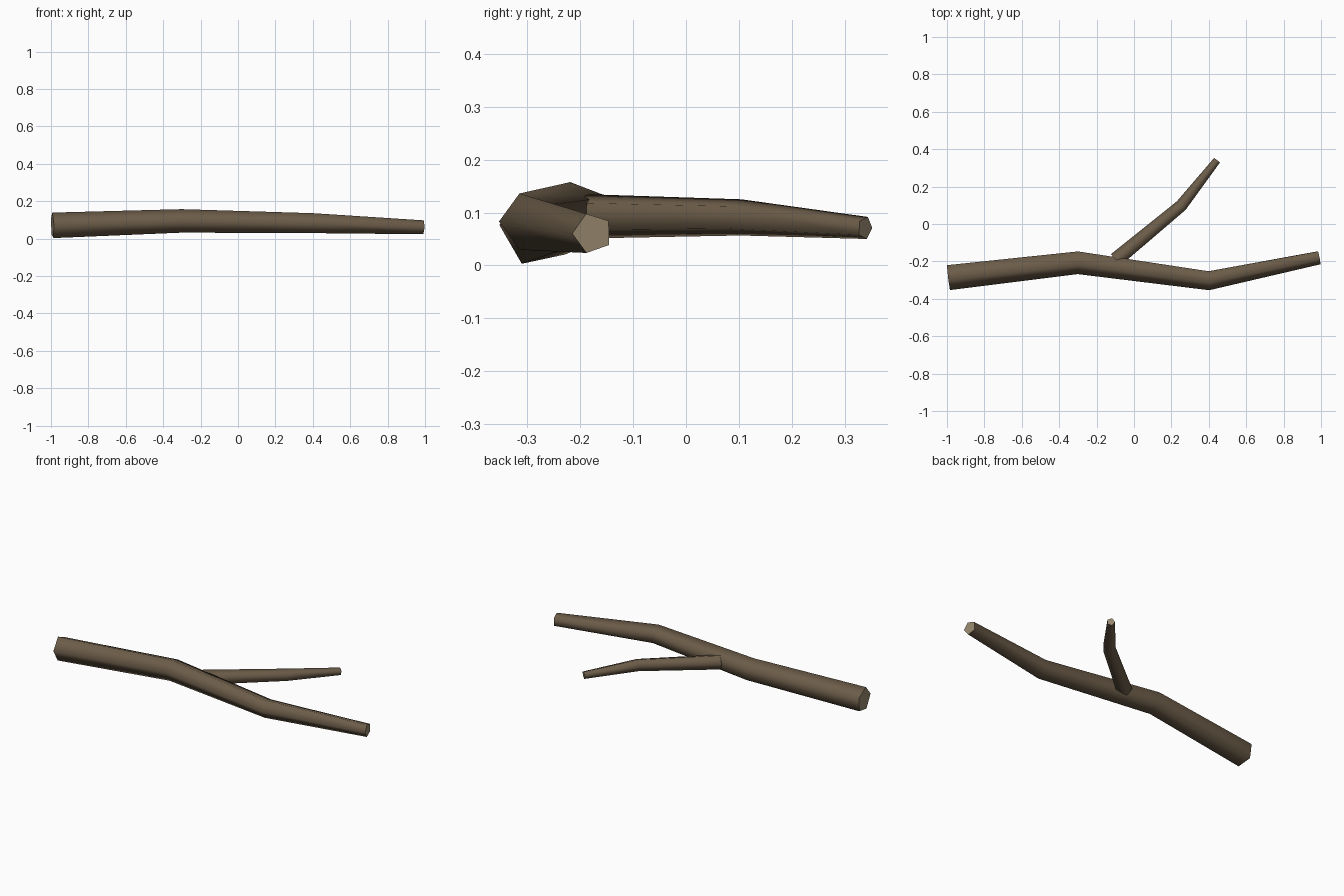
import bpy, math
from mathutils import Vector

if "Cube" in bpy.data.objects:
    bpy.data.objects.remove(bpy.data.objects["Cube"])

SIDES = 5


def material(name, rgb):
    m = bpy.data.materials.new(name)
    m.diffuse_color = (*rgb, 1)
    m.use_nodes = True
    m.node_tree.nodes["Principled BSDF"].inputs["Base Color"].default_value = m.diffuse_color
    return m


bark = material("brown bark", (0.15, 0.108, 0.066))
cut_wood = material("pale cut wood", (0.31, 0.245, 0.16))


def limb(name, path, flip, twists):
    """Tapered five-sided tube through (x, y, z, radius) points, capped at both ends."""
    pts = [Vector(p[:3]) for p in path]
    dirs = [(b - a).normalized() for a, b in zip(pts, pts[1:])]
    verts, faces = [], []
    for i, p in enumerate(pts):
        # each ring lies square to the averaged direction of its neighbours
        axis = (dirs[max(i - 1, 0)] + dirs[min(i, len(dirs) - 1)]).normalized()
        side = Vector((0, 0, 1)).cross(axis).normalized() * flip
        up = axis.cross(side)
        for k in range(SIDES):
            a = math.tau * k / SIDES + math.radians(twists[i])
            verts.append(p + path[i][3] * (math.cos(a) * side + math.sin(a) * up))
    for i in range(len(pts) - 1):
        for k in range(SIDES):
            a, b = i * SIDES + k, i * SIDES + (k + 1) % SIDES
            faces.append((a, b, b + SIDES, a + SIDES))
    faces.append(tuple(reversed(range(SIDES))))
    faces.append(tuple(range(len(verts) - SIDES, len(verts))))
    mesh = bpy.data.meshes.new(name)
    mesh.from_pydata(verts, [], faces)
    mesh.materials.append(bark)
    mesh.materials.append(cut_wood)
    # smooth bark, flat pale cut ends
    for f in mesh.polygons:
        cap = len(f.vertices) == SIDES
        f.material_index = int(cap)
        f.use_smooth = not cap
    for e in mesh.edges:
        e.use_edge_sharp = any(set(e.vertices) <= set(f) for f in faces[-2:])
    obj = bpy.data.objects.new(name, mesh)
    bpy.context.collection.objects.link(obj)
    return obj


# main stick, thick at the left and thin at the right
limb("main_stick", [(-0.992, -0.282, 0.069, 0.072), (-0.3, -0.202, 0.094, 0.066),
                    (0.4, -0.298, 0.083, 0.056), (0.99, -0.177, 0.061, 0.039)],
     -1, (-6, -3, 0, 1))

# side twig growing out of the back
limb("side_twig", [(-0.095, -0.195, 0.093, 0.044), (0.255, 0.096, 0.091, 0.036),
                   (0.445, 0.339, 0.071, 0.022)],
     1, (0, 0, 0))
